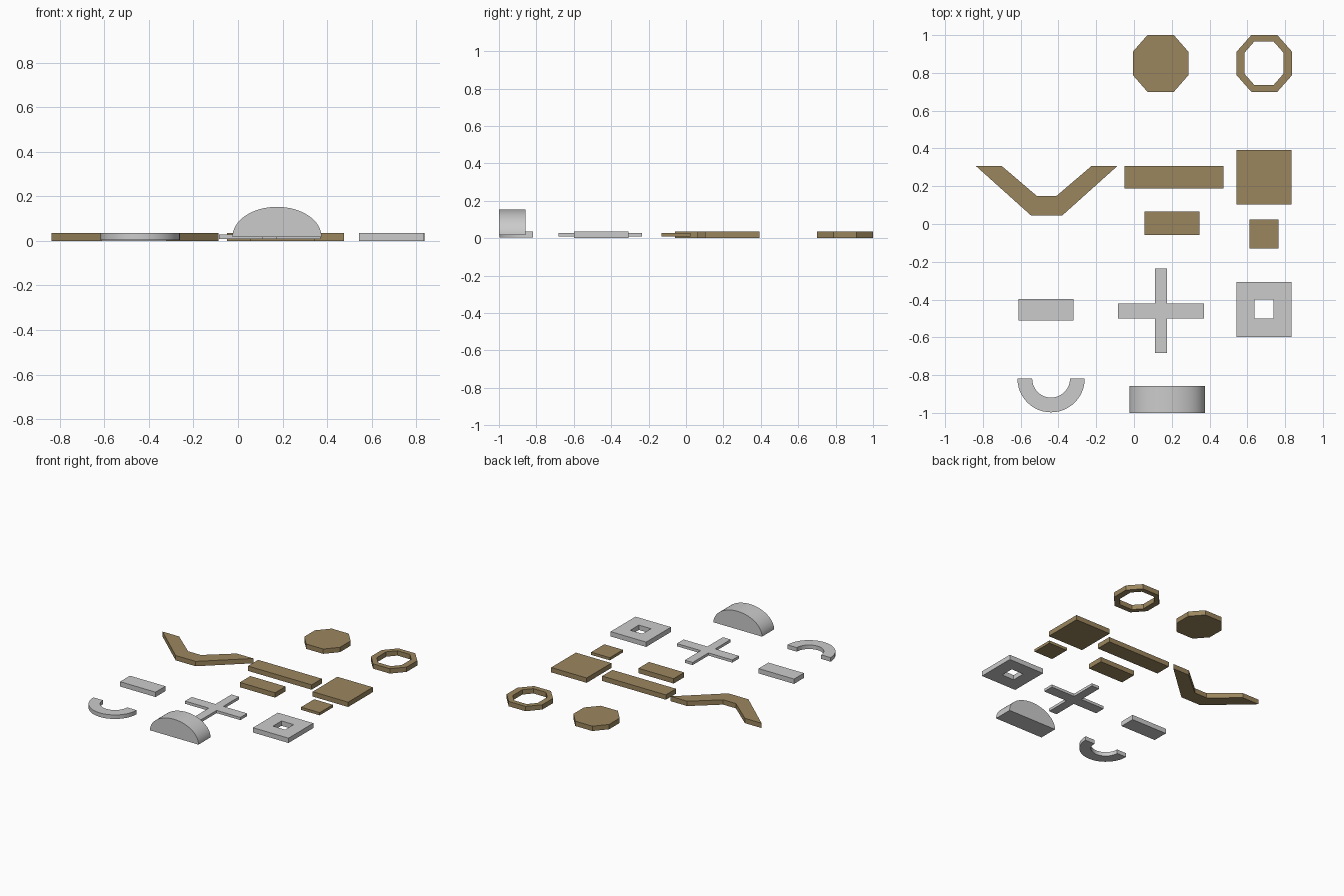
import bpy, bmesh, math

if "Cube" in bpy.data.objects:
    bpy.data.objects.remove(bpy.data.objects["Cube"])

T = 0.036          # standard plate thickness
THIN = (0.008, 0.028)  # z range of the thin pieces


def material(name, rgb):
    m = bpy.data.materials.new(name)
    m.diffuse_color = (*rgb, 1)
    m.use_nodes = True
    m.node_tree.nodes["Principled BSDF"].inputs["Base Color"].default_value = m.diffuse_color
    return m


TAN = material("tan", (0.33, 0.24, 0.112))
GREY = material("light grey", (0.6, 0.6, 0.6))


def finish(name, bm, mat):
    bmesh.ops.recalc_face_normals(bm, faces=bm.faces)
    me = bpy.data.meshes.new(name)
    bm.to_mesh(me)
    bm.free()
    me.materials.append(mat)
    ob = bpy.data.objects.new(name, me)
    bpy.context.collection.objects.link(ob)
    return ob


def smooth(ob):
    bpy.ops.object.select_all(action='DESELECT')
    ob.select_set(True)
    bpy.context.view_layer.objects.active = ob
    bpy.ops.object.shade_smooth_by_angle(angle=math.radians(30))


def plate(name, pts, mat, z=(0, T)):
    """Extrude a flat outline upward."""
    bm = bmesh.new()
    f = bm.faces.new([bm.verts.new((x, y, z[0])) for x, y in pts])
    r = bmesh.ops.extrude_face_region(bm, geom=[f], use_keep_orig=True)
    bmesh.ops.translate(bm, vec=(0, 0, z[1] - z[0]),
                        verts=[v for v in r["geom"] if isinstance(v, bmesh.types.BMVert)])
    return finish(name, bm, mat)


def frame(name, outer, inner, mat, z=(0, T)):
    """Plate with a hole: matching outer and inner outlines bridged together."""
    bm = bmesh.new()
    rings = [[bm.verts.new((x, y, h)) for x, y in o]
             for o, h in ((outer, z[0]), (outer, z[1]), (inner, z[1]), (inner, z[0]))]
    n = len(outer)
    for k in range(4):
        a, b = rings[k], rings[(k + 1) % 4]
        for i in range(n):
            j = (i + 1) % n
            bm.faces.new((a[i], a[j], b[j], b[i]))
    return finish(name, bm, mat)


def rect(x0, x1, y0, y1):
    return [(x0, y0), (x1, y0), (x1, y1), (x0, y1)]


def octagon(cx, cy, w, h, a, b):
    return [(cx + x, cy + y) for x, y in ((w, -b), (w, b), (a, h), (-a, h),
                                          (-w, b), (-w, -b), (-a, -h), (a, -h))]


# tan pieces
plate("octagon_plate", octagon(0.141, 0.85, 0.147, 0.15, 0.07, 0.062), TAN)
frame("octagon_ring", octagon(0.69, 0.85, 0.147, 0.15, 0.069, 0.062),
      octagon(0.688, 0.851, 0.103, 0.114, 0.052, 0.056), TAN)
plate("angled_bracket", [(-0.837, 0.307), (-0.545, 0.045), (-0.38, 0.045), (-0.088, 0.307),
                         (-0.225, 0.307), (-0.41, 0.149), (-0.515, 0.149), (-0.70, 0.307)], TAN)
plate("long_plank", rect(-0.049, 0.475, 0.187, 0.307), TAN)
plate("square_plate", rect(0.543, 0.835, 0.102, 0.392), TAN)
plate("short_plank", rect(0.056, 0.346, -0.058, 0.065), TAN)
plate("small_square", rect(0.611, 0.764, -0.131, 0.023), TAN, THIN)

# grey pieces
plate("grey_plank", rect(-0.612, -0.32, -0.512, -0.396), GREY)
frame("square_frame", rect(0.543, 0.835, -0.599, -0.307),
      rect(0.639, 0.739, -0.501, -0.401), GREY)
cx0, cx1, cy0, cy1 = 0.11, 0.174, -0.50, -0.421
plate("cross", [(cx0, -0.682), (cx1, -0.682), (cx1, cy0), (0.37, cy0), (0.37, cy1), (cx1, cy1),
                (cx1, -0.235), (cx0, -0.235), (cx0, cy1), (-0.086, cy1), (-0.086, cy0),
                (cx0, cy0)], GREY, THIN)

# half ring
N = 24


def arc(r):
    return [(-0.439 + r * math.cos(math.pi * (1 + i / N)),
             -0.819 + r * math.sin(math.pi * (1 + i / N))) for i in range(N + 1)]


bm = bmesh.new()
rows = [[bm.verts.new((x, y, h)) for x, y in arc(r)]
        for r, h in ((0.178, 0.005), (0.178, 0.035), (0.1, 0.035), (0.1, 0.005))]
for k in range(4):
    a, b = rows[k], rows[(k + 1) % 4]
    for i in range(N):
        bm.faces.new((a[i], a[i + 1], b[i + 1], b[i]))
for e in (0, N):
    bm.faces.new([r[e] for r in rows])
smooth(finish("half_ring", bm, GREY))

# half-elliptic block, profile in xz extruded along y
bm = bmesh.new()
ends = [[bm.verts.new((0.175 + 0.2 * math.cos(math.pi * i / 32), y,
                       0.018 + 0.135 * math.sin(math.pi * i / 32))) for i in range(33)]
        for y in (-1.0, -0.858)]
for e in ends:
    bm.faces.new(e)
for i in range(33):
    j = (i + 1) % 33
    bm.faces.new((ends[0][i], ends[0][j], ends[1][j], ends[1][i]))
smooth(finish("half_round_block", bm, GREY))
